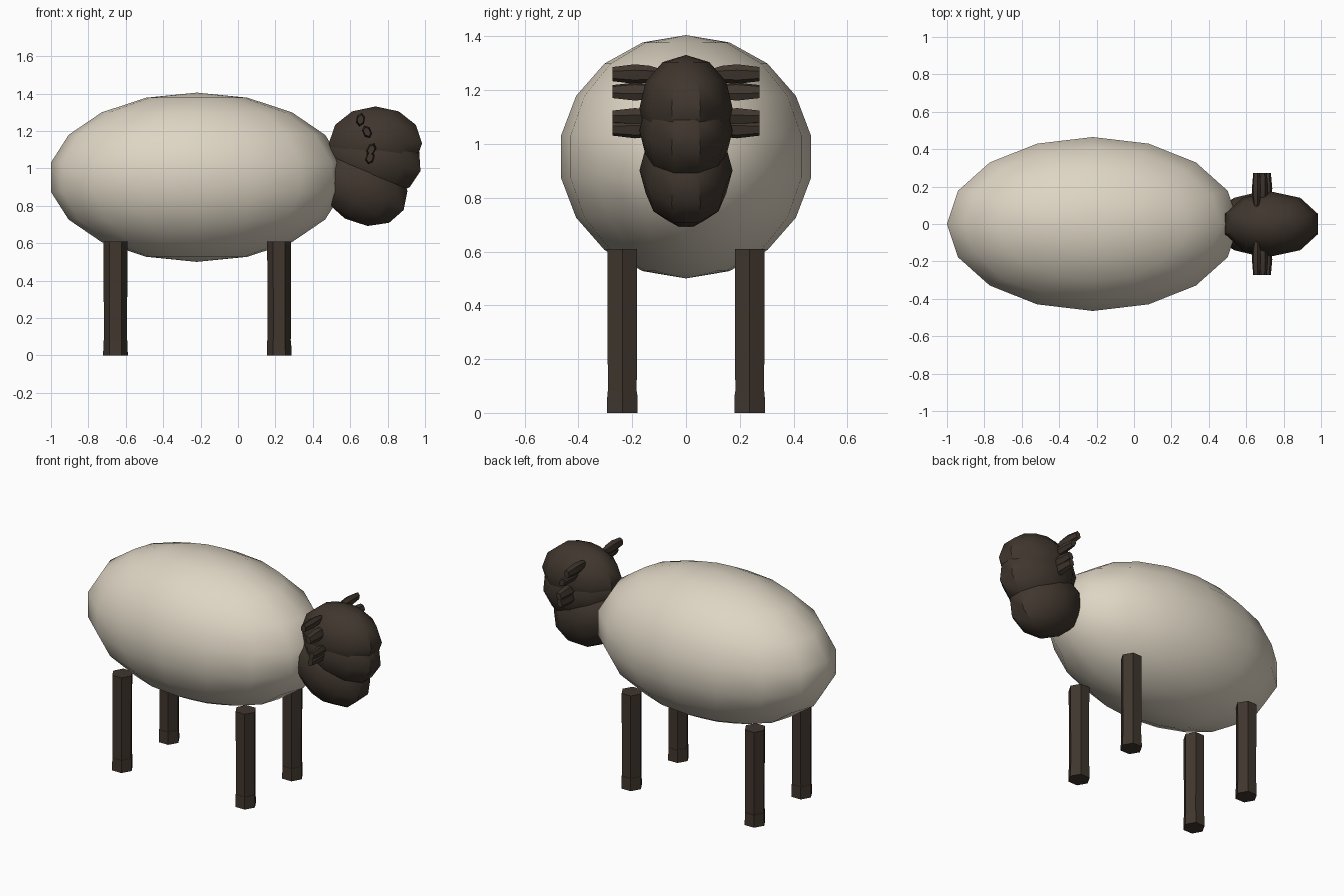
import bpy, bmesh, math
from mathutils import Matrix, Vector

if "Cube" in bpy.data.objects:
    bpy.data.objects.remove(bpy.data.objects["Cube"])


def material(name, rgb):
    m = bpy.data.materials.new(name)
    m.diffuse_color = (*rgb, 1)
    m.use_nodes = True
    m.node_tree.nodes["Principled BSDF"].inputs["Base Color"].default_value = m.diffuse_color
    return m


WOOL = material("cream wool", (0.73, 0.665, 0.55))
DARK = material("dark brown", (0.051, 0.037, 0.027))


def add(name, bm, mat, angle=35):
    bmesh.ops.recalc_face_normals(bm, faces=bm.faces)
    mesh = bpy.data.meshes.new(name)
    bm.to_mesh(mesh)
    bm.free()
    mesh.materials.append(mat)
    ob = bpy.data.objects.new(name, mesh)
    bpy.context.collection.objects.link(ob)
    bpy.ops.object.select_all(action='DESELECT')
    ob.select_set(True)
    bpy.context.view_layer.objects.active = ob
    bpy.ops.object.shade_smooth_by_angle(angle=math.radians(angle))
    return ob


def ellipsoid(name, centre, radii, segs, rings, mat, tilt=0, angle=35):
    bm = bmesh.new()
    bmesh.ops.create_uvsphere(bm, u_segments=segs, v_segments=rings, radius=1)
    m = (Matrix.Translation(centre) @ Matrix.Rotation(math.radians(tilt), 4, 'Y')
         @ Matrix.Diagonal((*radii, 1)))
    bm.transform(m)
    return add(name, bm, mat, angle)


def loft(name, rings, mat):
    """Skin a list of equal-length point rings and cap both ends."""
    bm = bmesh.new()
    vs = [[bm.verts.new(p) for p in ring] for ring in rings]
    n = len(vs[0])
    for a, b in zip(vs, vs[1:]):
        for i in range(n):
            j = (i + 1) % n
            bm.faces.new((a[i], a[j], b[j], b[i]))
    bm.faces.new(vs[0])
    bm.faces.new(vs[-1])
    return add(name, bm, mat)


# Woolly body
ellipsoid("body", (-0.22, 0, 0.9525), (0.792, 0.472, 0.4525), 16, 9, WOOL, angle=60)

# Head: the same ellipsoid three times, tipping further down each time
for name, x, z, tilt in (("skull", 0.735, 1.134, 0),
                         ("face", 0.735, 1.05, 15),
                         ("muzzle", 0.67, 0.902, 30)):
    ellipsoid(name, (x, 0, z), (0.262, 0.173, 0.197), 10, 6, DARK, tilt, 40)

# Four small horn segments on each side of the head
HORNS = ((0.655, 1.26, 10), (0.69, 1.195, -25), (0.712, 1.10, 25), (0.705, 1.057, 15))
for side, s in (("left", 1), ("right", -1)):
    for k, (x, z, tilt) in enumerate(HORNS):
        rot = Matrix.Rotation(math.radians(tilt), 3, 'Y')
        rings = []
        for y, f in ((0.09, 0.5), (0.135, 0.85), (0.19, 1.0), (0.274, 0.72)):
            ring = []
            for i in range(6):
                a = math.tau * i / 6
                p = rot @ Vector((0.025 * f * math.sin(a), 0, 0.037 * f * math.cos(a)))
                ring.append((x + p.x, s * y, z + p.z))
            rings.append(ring)
        loft(f"horn_{side}_{k + 1}", rings, DARK)

# Six-sided legs with slightly wider hooves
def hexagon(x, y, z, r):
    return [(x + r * math.cos(math.tau * i / 6), y + r * math.sin(math.tau * i / 6), z)
            for i in range(6)]


for end, x in (("front", 0.22), ("back", -0.655)):
    for side, y in (("left", 0.237), ("right", -0.237)):
        loft(f"{end}_{side}_leg", [hexagon(x, y, z, r) for z, r in ((0.08, 0.062), (0.61, 0.064))], DARK)
        loft(f"{end}_{side}_hoof", [hexagon(x, y, z, r) for z, r in ((0, 0.066), (0.08, 0.064))], DARK)
